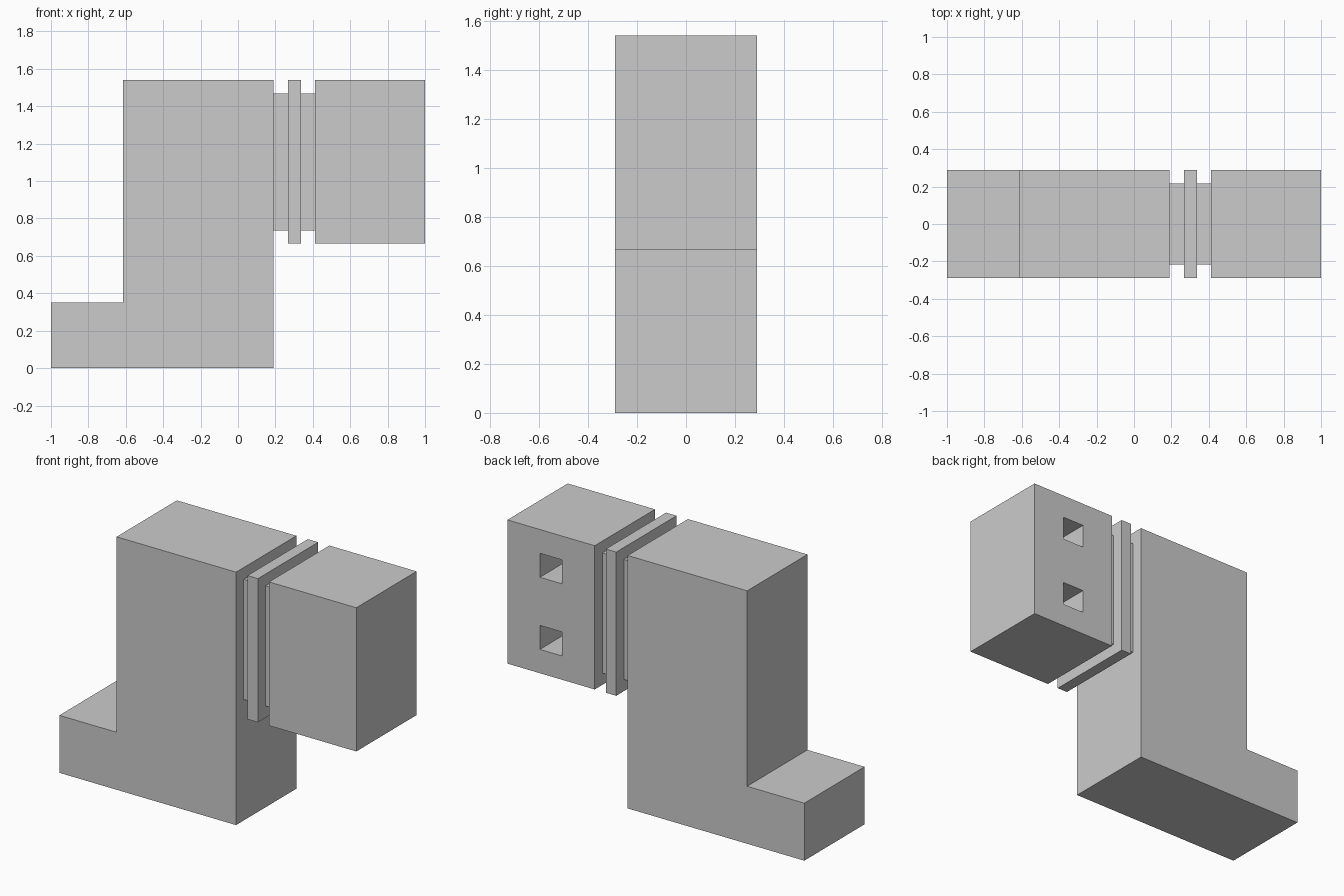
import bpy
import bmesh

if "Cube" in bpy.data.objects:
    bpy.data.objects.remove(bpy.data.objects["Cube"])

HALF = 0.29   # half thickness in y
TOP = 1.54


def prism(name, profile, half):
    """Extrude an (x, z) outline symmetrically along y."""
    bm = bmesh.new()
    face = bm.faces.new([bm.verts.new((x, -half, z)) for x, z in profile])
    out = bmesh.ops.extrude_face_region(bm, geom=[face])["geom"]
    verts = [v for v in out if isinstance(v, bmesh.types.BMVert)]
    bmesh.ops.translate(bm, verts=verts, vec=(0, 2 * half, 0))
    bmesh.ops.recalc_face_normals(bm, faces=bm.faces)
    mesh = bpy.data.meshes.new(name)
    bm.to_mesh(mesh)
    bm.free()
    obj = bpy.data.objects.new(name, mesh)
    bpy.context.collection.objects.link(obj)
    return obj


def block(name, x0, x1, z0, z1, half=HALF):
    return prism(name, [(x0, z0), (x1, z0), (x1, z1), (x0, z1)], half)


# L-shaped body with a low foot
prism("body", [(-1, 0), (0.19, 0), (0.19, TOP), (-0.615, TOP),
               (-0.615, 0.35), (-1, 0.35)], HALF)

# Recessed neck pieces either side of the collar plate
block("neck_inner", 0.19, 0.267, 0.737, 1.468, 0.217)
block("collar", 0.267, 0.337, 0.665, TOP)
block("neck_outer", 0.337, 0.412, 0.737, 1.468, 0.217)

# Head block with two blind square sockets in its back face
head = block("head", 0.412, 1.0, 0.665, TOP)
for i, z in enumerate((0.883, 1.322)):
    cutter = block(f"socket_cutter_{i}", 0.631, 0.781, z - 0.073, z + 0.073, 0.3)
    cutter.location.y = HALF
    cutter.hide_render = True
    cutter.hide_set(True)
    cut = head.modifiers.new(f"socket_{i}", 'BOOLEAN')
    cut.operation = 'DIFFERENCE'
    cut.solver = 'EXACT'
    cut.object = cutter
